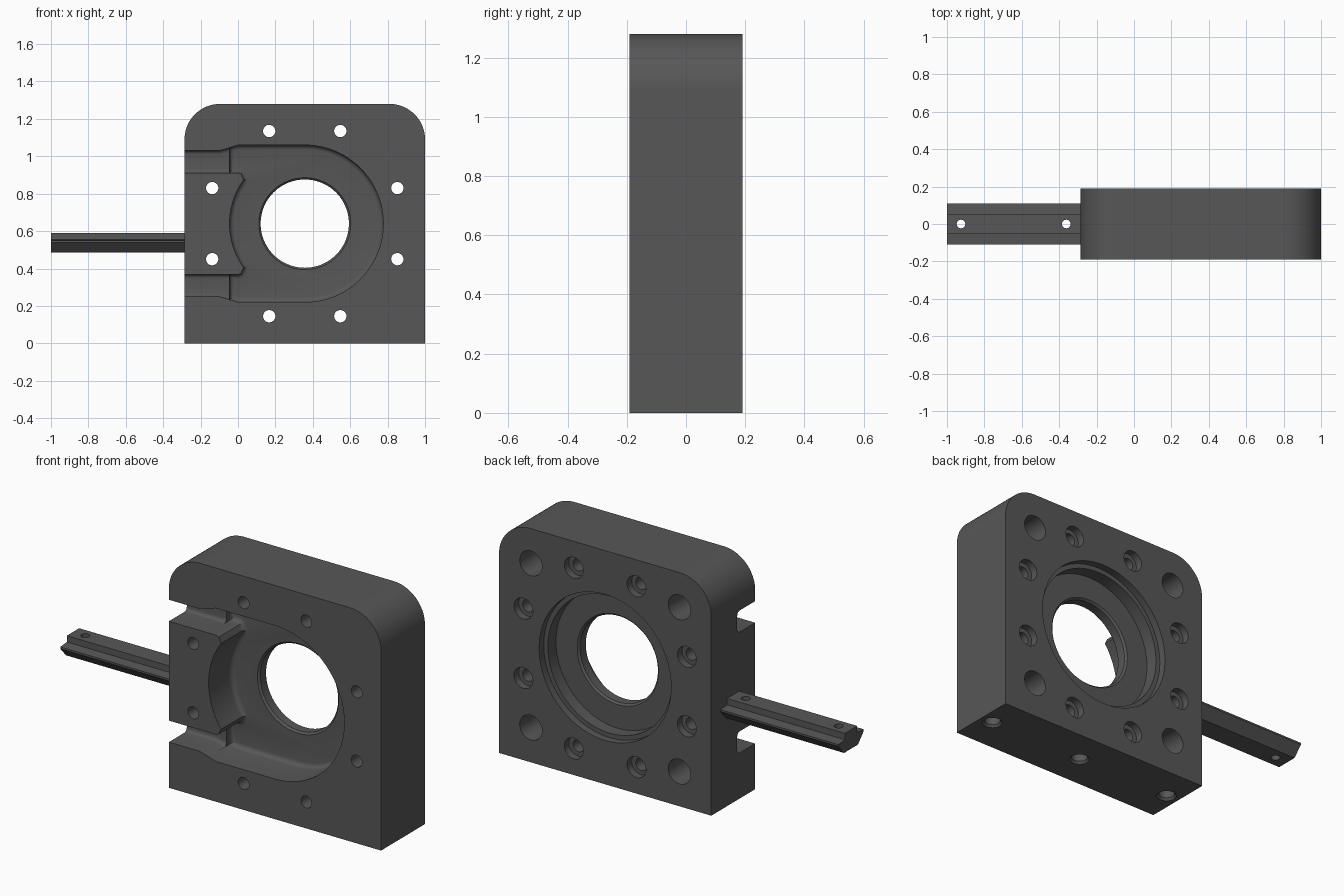
import bpy, bmesh
from math import cos, sin, pi, radians, asin
from mathutils import Vector

if "Cube" in bpy.data.objects:
    bpy.data.objects.remove(bpy.data.objects["Cube"], do_unlink=True)

metal = bpy.data.materials.new("dark_grey_metal")
metal.use_nodes = True
metal.diffuse_color = (0.095, 0.095, 0.095, 1)
metal.node_tree.nodes["Principled BSDF"].inputs["Base Color"].default_value = metal.diffuse_color

CX, CZ = 0.357, 0.64      # centre of the main bore
HALF = 0.19               # half thickness of the block
AXES = {"x": lambda u, v, h: (h, u, v),
        "y": lambda u, v, h: (u, h, v),
        "z": lambda u, v, h: (u, v, h)}


def arc(cx, cy, r, a0, a1, n=24):
    return [(cx + r * cos(radians(a0 + (a1 - a0) * i / n)),
             cy + r * sin(radians(a0 + (a1 - a0) * i / n))) for i in range(n + 1)]


def circle(cx, cy, r, n=64):
    return arc(cx, cy, r, 0, 360, n)[:-1]


def inset(points, d):
    """Move every side of a counter-clockwise outline inwards by d."""
    out = []
    for i, p in enumerate(points):
        e0 = (p - points[i - 1]).normalized()
        e1 = (points[(i + 1) % len(points)] - p).normalized()
        n0, n1 = Vector((-e0.y, e0.x)), Vector((-e1.y, e1.x))
        out.append(p + (n0 + n1) * (d / (1 + n0.dot(n1))))
    return out


def prism(name, outline, levels, axis="y"):
    """Loft an outline through (height, inset) levels along an axis."""
    pts = [Vector(p) for p in outline]
    if sum(a.cross(b) for a, b in zip(pts, pts[1:] + pts[:1])) < 0:
        pts.reverse()
    bm = bmesh.new()
    rings = [[bm.verts.new(AXES[axis](p.x, p.y, h)) for p in inset(pts, d)]
             for h, d in levels]
    n = len(pts)
    for a, b in zip(rings, rings[1:]):
        for i in range(n):
            bm.faces.new((a[i], a[(i + 1) % n], b[(i + 1) % n], b[i]))
    bm.faces.new(rings[0])
    bm.faces.new(rings[-1])
    bmesh.ops.recalc_face_normals(bm, faces=bm.faces)
    mesh = bpy.data.meshes.new(name)
    bm.to_mesh(mesh)
    bm.free()
    mesh.materials.append(metal)
    ob = bpy.data.objects.new(name, mesh)
    bpy.context.scene.collection.objects.link(ob)
    return ob


def carve(ob, cutters):
    """Subtract all cutters, then delete them."""
    for c in cutters:
        mod = ob.modifiers.new("cut", "BOOLEAN")
        mod.operation, mod.solver, mod.object = "DIFFERENCE", "EXACT", c
    bpy.context.view_layer.update()
    result = bpy.data.meshes.new_from_object(
        ob.evaluated_get(bpy.context.evaluated_depsgraph_get()))
    ob.modifiers.clear()
    ob.data = result
    for c in cutters:
        bpy.data.objects.remove(c, do_unlink=True)


def finish(ob):
    bpy.ops.object.select_all(action="DESELECT")
    ob.select_set(True)
    bpy.context.view_layer.objects.active = ob
    bpy.ops.object.shade_smooth_by_angle(angle=radians(30))


def filleted(depth, r=0.025, steps=4):
    """Levels for a front pocket whose floor edge is rounded."""
    floor = -HALF + depth
    return [(-HALF - 0.05, 0)] + [
        (floor - r + r * sin(pi / 2 * i / steps), r - r * cos(pi / 2 * i / steps))
        for i in range(steps + 1)]


def flip(points):
    return [(x, 2 * CZ - z) for x, z in reversed(points)]


# Block with two rounded top corners
block = prism("bearing_block",
              [(-0.286, 0), (1, 0)] + arc(0.81, 1.09, 0.19, 0, 90)
              + arc(-0.096, 1.09, 0.19, 90, 180),
              [(-HALF, 0), (HALF, 0)])

# Deep front pocket, curving around the raised land on the left
R = 0.402
lip = 180 - (180 / pi) * asin(0.235 / R)
upper = [(0.022, 0.893), (0.016, 0.906), (0.002, 0.912), (-0.045, 0.912),
         (-0.045, 1.046), (0.0, 1.06)]
pocket = (arc(CX, CZ, R, 360 - lip, lip, 20) + upper
          + arc(CX, CZ, 0.42, 90, -90, 48) + flip(upper))
cutters = [prism("pocket_cutter", pocket, filleted(0.2))]

# Shallower channels leading out to the left side
channel = [(-0.35, 0.912), (0.0, 0.912), (0.0, 1.058), (-0.03, 1.05),
           (-0.1, 1.03), (-0.35, 1.03)]
for outline in (channel, flip(channel)):
    cutters.append(prism("channel_cutter", outline, filleted(0.155, 0.02)))

# Stepped rear bore and chamfered through hole
cutters.append(prism("bore_cutter", circle(CX, CZ, 0.4, 96),
                     [(0.3, 0), (0.15, 0), (0.15, 0.025), (0.08, 0.025)]))
cutters.append(prism("hole_cutter", circle(CX, CZ, 0.236, 96),
                     [(-0.1, -0.01), (0.01, -0.01), (0.02, 0), (0.07, 0),
                      (0.08, -0.01), (0.1, -0.01)]))

# Eight counterbored bolt holes and four blind corner holes
for sx in (-1, 1):
    for sz in (-1, 1):
        for dx, dz in ((0.19, 0.495), (0.495, 0.19)):
            cutters.append(prism("bolt_cutter",
                                 circle(CX + sx * dx, CZ + sz * dz, 0.057, 32),
                                 [(0.3, 0), (0.15, 0), (0.15, 0.024), (-0.3, 0.024)]))
        cutters.append(prism("dowel_cutter",
                             circle(CX + sx * 0.45, CZ + sz * 0.45, 0.068, 32),
                             [(0.3, 0), (0.02, 0), (0.0, 0.04)]))

# Three blind holes in the base
for x in (CX - 0.57, CX, CX + 0.57):
    cutters.append(prism("base_cutter", circle(x, 0, 0.05, 32),
                         [(-0.1, 0), (0.0, 0), (0.012, 0.01), (0.12, 0.01)], "z"))
carve(block, cutters)
finish(block)

# Slot rail with a narrow raised top and tapered underside
half = [(0.06, 0.485), (0.11, 0.54), (0.11, 0.55), (0.053, 0.555), (0.053, 0.59)]
rail = prism("slot_rail", half + [(-y, z) for y, z in reversed(half)],
             [(-1, 0), (-0.286, 0)], "x")
carve(rail, [prism("rail_cutter", circle(x, 0, 0.023, 32), [(0.4, 0), (0.7, 0)], "z")
             for x in (-0.925, -0.362)])
finish(rail)
